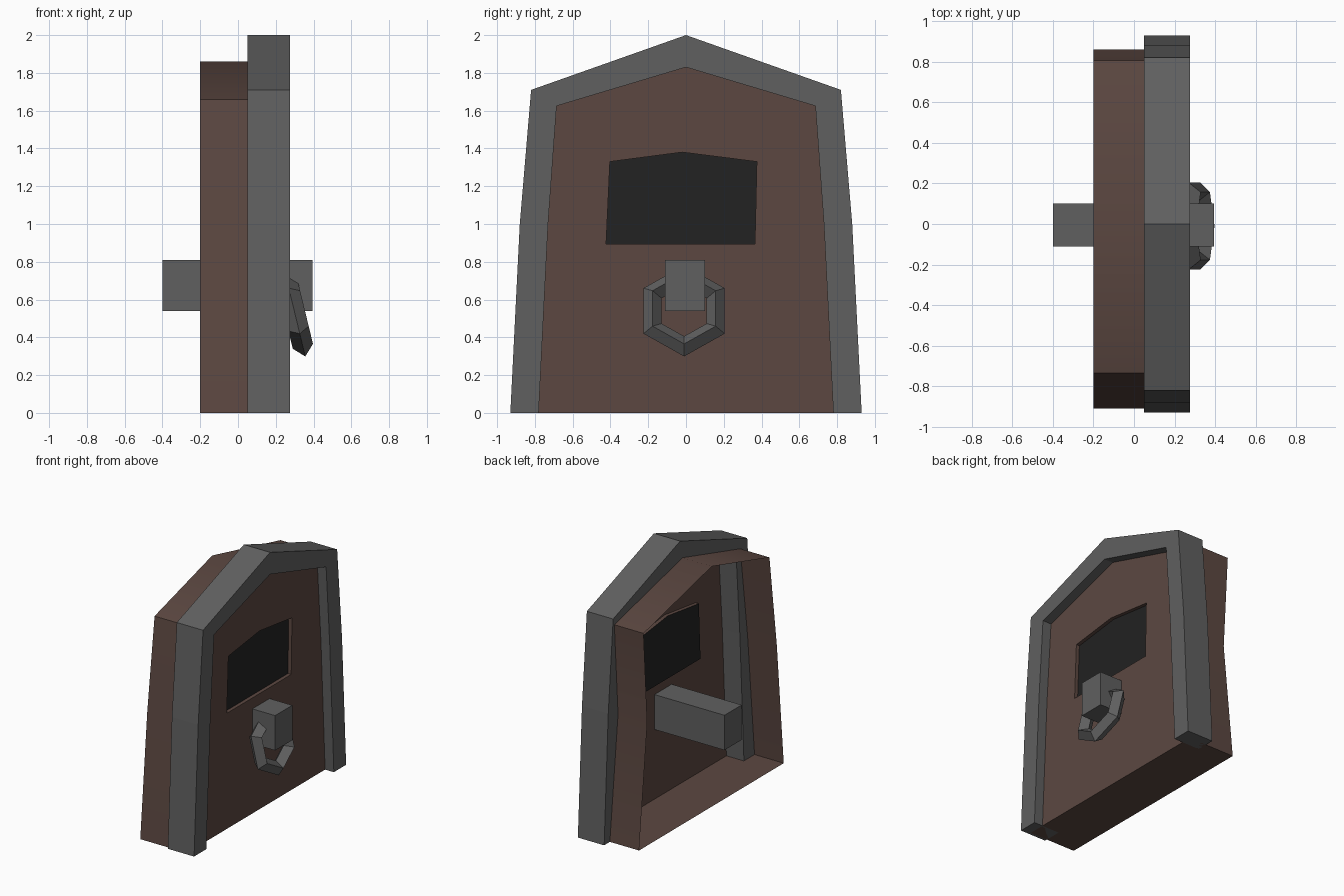
import bpy, bmesh, math
from mathutils import Vector

if "Cube" in bpy.data.objects:
    bpy.data.objects.remove(bpy.data.objects["Cube"])


def material(name, rgb):
    m = bpy.data.materials.new(name)
    m.diffuse_color = (*rgb, 1)
    m.use_nodes = True
    m.node_tree.nodes["Principled BSDF"].inputs["Base Color"].default_value = m.diffuse_color
    return m


BROWN = material("brown wood", (0.107, 0.064, 0.053))
GREY = material("grey metal", (0.117, 0.117, 0.117))
BLACK = material("black window", (0.016, 0.016, 0.016))


def finish(name, bm, *mats):
    bmesh.ops.recalc_face_normals(bm, faces=bm.faces[:])
    me = bpy.data.meshes.new(name)
    bm.to_mesh(me)
    bm.free()
    for m in mats:
        me.materials.append(m)
    ob = bpy.data.objects.new(name, me)
    bpy.context.collection.objects.link(ob)
    return ob


def loop(bm, x, profile):
    return [bm.verts.new((x, y, z)) for y, z in profile]


def bridge(bm, a, b, closed=True):
    n = len(a)
    for i in range(n if closed else n - 1):
        j = (i + 1) % n
        bm.faces.new((a[i], a[j], b[j], b[i]))


# Door shell: slightly crooked open-backed box with a recessed window
outline = [(-.91, 0), (-.825, .95), (-.735, 1.66), (-.03, 1.86),
           (.805, 1.66), (.76, .95), (.86, 0)]
window = [(-.423, .895), (-.413, 1.11), (-.403, 1.33), (-.02, 1.38),
          (.375, 1.33), (.37, 1.11), (.365, .895)]
bm = bmesh.new()
rings = [loop(bm, -.2, outline), loop(bm, .2, outline),
         loop(bm, .2, window), loop(bm, .172, window)]
for a, b in zip(rings, rings[1:]):
    bridge(bm, a, b)
pane = bm.faces.new(rings[-1])
pane.material_index = 1
door = finish("door_panel", bm, BROWN, BLACK)
bpy.context.view_layer.objects.active = door
door.select_set(True)
bpy.ops.object.shade_smooth_by_angle(angle=math.radians(30))

# Door frame: arch profile mirrored across y, extruded along x


def arch(half):
    return [(-y, z) for y, z in half] + [(y, z) for y, z in half[-2::-1]]


outer = arch([(.93, 0), (.88, 1.0), (.82, 1.71), (0, 2.0)])
inner = arch([(.78, 0), (.73, 1.0), (.685, 1.625), (0, 1.83)])
bm = bmesh.new()
of, inf = loop(bm, .275, outer), loop(bm, .275, inner)
ob_, inb = loop(bm, .05, outer), loop(bm, .05, inner)
for a, b in ((of, inf), (inf, inb), (inb, ob_), (ob_, of)):
    bridge(bm, a, b, closed=False)
for k in (0, -1):
    bm.faces.new((of[k], inf[k], inb[k], ob_[k]))
finish("door_frame", bm, GREY)

# Lock block passing through the door
bm = bmesh.new()
bmesh.ops.create_cube(bm, size=1)
for v in bm.verts:
    v.co = Vector((v.co.x * .795 - .0025, v.co.y * .21 - .005, v.co.z * .27 + .675))
finish("lock_block", bm, GREY)

# Knocker ring: six-sided ring with a diamond section, tilted outwards
tilt = math.radians(13.6)
axis = Vector((math.cos(tilt), 0, math.sin(tilt)))
down = Vector((math.sin(tilt), 0, -math.cos(tilt)))
side = Vector((0, 1, 0))
centre = Vector((.298, -.01, .54))
bm = bmesh.new()
sections = []
for i in range(6):
    a = i * math.pi / 3
    radial = down * math.cos(a) + side * math.sin(a)
    sections.append([bm.verts.new(centre + radial * (.193 + .055 * math.cos(b))
                                  + axis * .055 * math.sin(b))
                     for b in (k * math.pi / 2 for k in range(4))])
for i in range(6):
    bridge(bm, sections[i], sections[(i + 1) % 6])
finish("knocker_ring", bm, GREY)
